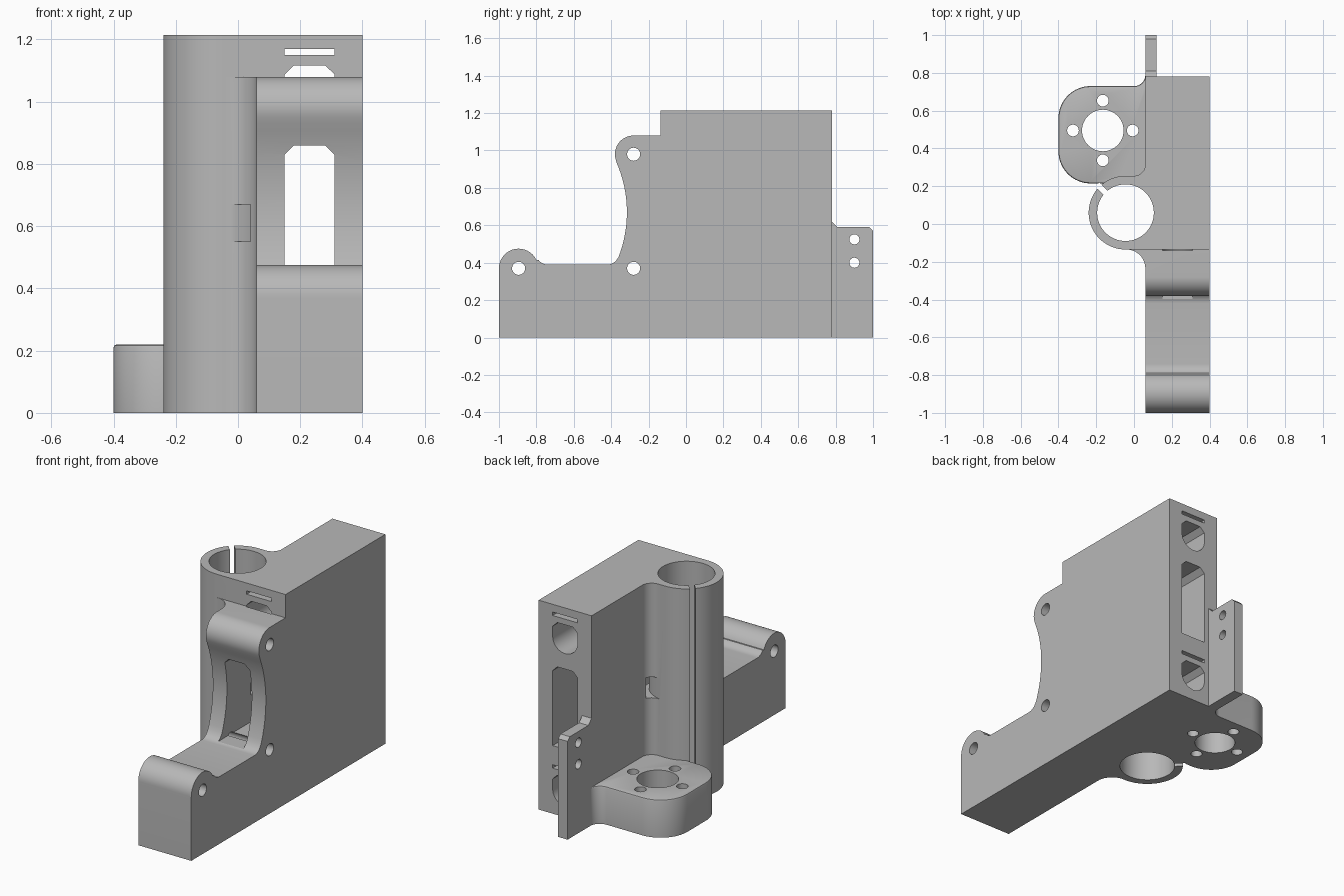
import bpy, bmesh
from math import sin, cos, radians, pi
from mathutils import Matrix, Vector

if "Cube" in bpy.data.objects:
    bpy.data.objects.remove(bpy.data.objects["Cube"])

grey = bpy.data.materials.new("light_grey")
grey.use_nodes = True
grey.diffuse_color = (0.48, 0.48, 0.48, 1)
grey.node_tree.nodes["Principled BSDF"].inputs["Base Color"].default_value = (0.48, 0.48, 0.48, 1)


def arc(cx, cy, r, a, b, n=12):
    """Points on an arc from angle a to b in degrees."""
    angles = [radians(a + (b - a) * i / n) for i in range(n + 1)]
    return [(cx + r * cos(t), cy + r * sin(t)) for t in angles]


def circle(cx, cy, r, n=48):
    return arc(cx, cy, r, 0, 360, n)[:-1]


def rect(x0, y0, x1, y1):
    return [(x0, y0), (x1, y0), (x1, y1), (x0, y1)]


def prism(name, outline, axis, lo, hi, bevel=0):
    """Extrude a closed outline along an axis."""
    place = {"X": lambda u, v, w: (w, u, v),
             "Y": lambda u, v, w: (u, w, v),
             "Z": lambda u, v, w: (u, v, w)}[axis]
    bm = bmesh.new()
    base = bm.faces.new([bm.verts.new(place(u, v, lo)) for u, v in outline])
    top = bmesh.ops.extrude_face_region(bm, geom=[base])["geom"]
    bmesh.ops.translate(bm, verts=[g for g in top if isinstance(g, bmesh.types.BMVert)],
                        vec=place(0, 0, hi - lo))
    bmesh.ops.recalc_face_normals(bm, faces=bm.faces)
    if bevel:
        rim = [e for e in bm.edges if all(v.co.z > hi - 0.001 for v in e.verts)]
        bmesh.ops.bevel(bm, geom=rim, offset=bevel, segments=2, profile=0.5, affect="EDGES")
    mesh = bpy.data.meshes.new(name)
    bm.to_mesh(mesh)
    bm.free()
    mesh.materials.append(grey)
    obj = bpy.data.objects.new(name, mesh)
    bpy.context.collection.objects.link(obj)
    return obj


def combine(target, other, operation):
    """Boolean two solids, then drop the second."""
    mod = target.modifiers.new("bool", "BOOLEAN")
    mod.operation, mod.solver, mod.object = operation, "EXACT", other
    bpy.context.view_layer.objects.active = target
    bpy.ops.object.modifier_apply(modifier=mod.name)
    bpy.data.objects.remove(other)


# Main block: side outline with two rounded lugs and a hollowed front
side = [(-1, 0), (0.78, 0), (0.78, 1.215), (-0.135, 1.215), (-0.135, 1.08)]
side += arc(-0.28, 0.98, 0.1, 90, 198, 20)
side += arc(-0.98, 0.67, 0.664, 23, -21, 20)
side += arc(-0.42, 0.45, 0.06, -30, -90, 6)
side += arc(-0.74, 0.45, 0.06, -90, -145, 6)
side += arc(-0.895, 0.37, 0.105, 25, 180, 24)
body = prism("carriage_body", side, "X", 0.06, 0.4)

# Clamp tube with its webs to the block
TX, TY = -0.045, 0.06
web = arc(TX, TY, 0.195, 90, 270, 40) + [(0.1, -0.135), (0.1, 0.315)]
web += arc(0, 0.315, 0.06, 0, -90)
combine(body, prism("clamp_tube", web, "Z", 0, 1.215), "UNION")
fillet = arc(-0.04, -0.235, 0.1, 90, 0) + [(0.1, -0.235), (0.1, 0), (-0.04, 0)]
combine(body, prism("front_fillet", fillet, "Z", 0, 1.08), "UNION")

# Motor-style round bracket and rear flange
plate = [(0.1, 0.215)] + arc(-0.23, 0.385, 0.17, -90, -180, 16)
plate += arc(-0.23, 0.56, 0.17, 180, 90, 16) + arc(0, 0.79, 0.06, -90, 0) + [(0.1, 0.79)]
combine(body, prism("round_bracket", plate, "Z", 0, 0.22, 0.01), "UNION")
flange = [(0.7, 0), (1, 0), (1, 0.57), (0.98, 0.59), (0.81, 0.59), (0.78, 0.62), (0.7, 0.62)]
combine(body, prism("rear_flange", flange, "X", 0.06, 0.12), "UNION")

# Cutters
cutters = [prism("bore", circle(TX, TY, 0.15, 64), "Z", -0.1, 1.4)]

slit = prism("slit", rect(0.12, -0.015, 0.212, 0.015), "Z", -0.1, 1.4)
slit.data.transform(Matrix.Translation(Vector((TX, TY, 0))) @ Matrix.Rotation(radians(135), 4, "Z"))
cutters.append(slit)

ring = prism("tie_groove", circle(TX, TY, 0.25, 64), "Z", 0.55, 0.67)
combine(ring, prism("groove_core", circle(TX, TY, 0.198, 64), "Z", 0.5, 0.7), "DIFFERENCE")
cutters.append(ring)

# Bracket holes
BX, BY = -0.165, 0.495
cutters.append(prism("bracket_hole", circle(BX, BY, 0.11), "Z", -0.1, 0.4))
for i in range(4):
    hole = circle(BX + 0.158 * cos(i * pi / 2), BY + 0.158 * sin(i * pi / 2), 0.031, 24)
    cutters.append(prism("bracket_screw_hole", hole, "Z", -0.1, 0.4))

# Cross holes in the lugs and flange
for y, z in [(-0.28, 0.98), (-0.28, 0.37), (-0.895, 0.37)]:
    cutters.append(prism("lug_hole", circle(y, z, 0.035, 24), "X", -0.1, 0.5))
for z in (0.4, 0.525):
    cutters.append(prism("flange_hole", circle(0.9, z, 0.027, 24), "X", 0, 0.2))

# Lengthwise window, channels and thin slots
L, R, C = 0.15, 0.31, 0.23
window = [(L, 0.395), (R, 0.395), (R, 0.83), (R - 0.03, 0.86), (L + 0.03, 0.86), (L, 0.83)]
cutters.append(prism("window", window, "Y", -0.43, 0.9))
for z in (0.144, 1.03):
    channel = arc(C, z, 0.08, 180, 360, 20)
    channel += [(R, z + 0.058), (R - 0.03, z + 0.087), (L + 0.03, z + 0.087), (L, z + 0.058)]
    cutters.append(prism("channel", channel, "Y", -0.14, 0.9))
    cutters.append(prism("thin_slot", rect(L, z + 0.12, R, z + 0.14), "Y", -0.2, 0.9))

for cutter in cutters:
    combine(body, cutter, "DIFFERENCE")

bpy.ops.object.select_all(action="DESELECT")
body.select_set(True)
bpy.context.view_layer.objects.active = body
bpy.ops.object.shade_smooth_by_angle(angle=radians(25))
